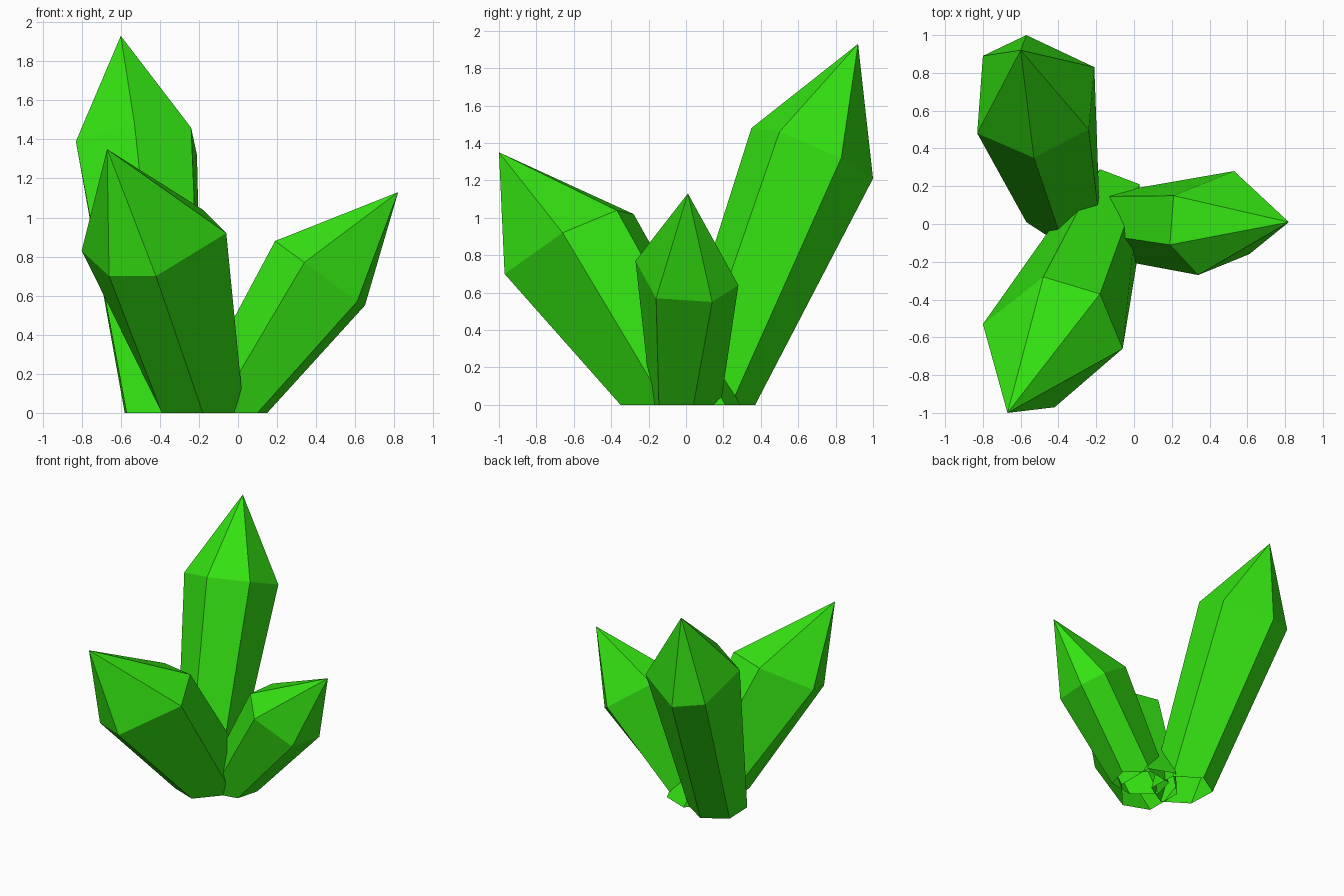
import bpy
import bmesh
from mathutils import Vector

default_cube = bpy.data.objects.get("Cube")
if default_cube:
    bpy.data.objects.remove(default_cube, do_unlink=True)


def make_material(name, color):
    material = bpy.data.materials.new(name)
    material.use_nodes = True
    material.diffuse_color = color
    material.node_tree.nodes["Principled BSDF"].inputs["Base Color"].default_value = color
    return material


def hexagon(center, spoke_a, spoke_b):
    """Six ground points of an affine hexagon from its centre and two neighbouring spokes."""
    center, a, b = (Vector((*p, 0)) for p in (center, spoke_a, spoke_b))
    return [center + spoke for spoke in (a, b, b - a, -a, -b, a - b)]


def make_crystal(name, base, shoulder, tip, material):
    """Six-sided shaft that widens to a tilted shoulder, then closes in a point."""
    bm = bmesh.new()
    low = [bm.verts.new(p) for p in base]
    high = [bm.verts.new(p) for p in shoulder]
    point = bm.verts.new(tip)
    for i in range(6):
        j = (i + 1) % 6
        bm.faces.new((low[i], low[j], high[j], high[i]))
        bm.faces.new((high[i], high[j], point))
    bmesh.ops.recalc_face_normals(bm, faces=bm.faces[:])
    mesh = bpy.data.meshes.new(name)
    bm.to_mesh(mesh)
    bm.free()
    mesh.materials.append(material)
    crystal = bpy.data.objects.new(name, mesh)
    bpy.context.collection.objects.link(crystal)
    return crystal


green = make_material("crystal_green", (0.034, 0.76, 0.006, 1))

# Tall crystal leaning back
make_crystal(
    "back_crystal",
    hexagon((-.38, .125), (.01, -.245), (.2, -.13)),
    [(-.53, .35, 1.48), (-.24, .5, 1.46), (-.21, .83, 1.32),
     (-.57, 1, 1.21), (-.8, .89, 1.25), (-.83, .48, 1.39)],
    (-.6, .92, 1.93), green)

# Thick crystal leaning forward
make_crystal(
    "front_crystal",
    hexagon((-.18, -.03), (-.21, .08), (0, .32)),
    [(-.8, -.53, .83), (-.48, -.28, 1.02), (-.18, -.37, 1.04),
     (-.06, -.66, .92), (-.42, -.97, .7), (-.66, -.87, .7)],
    (-.67, -1, 1.35), green)

# Short crystal leaning to the left side
make_crystal(
    "left_crystal",
    hexagon((-.065, 0), (.05, .185), (-.165, .145)),
    [(.53, .28, .64), (.21, .15, .87), (.19, -.11, .88),
     (.34, -.27, .77), (.61, -.16, .57), (.65, .14, .55)],
    (.82, .01, 1.13), green)
